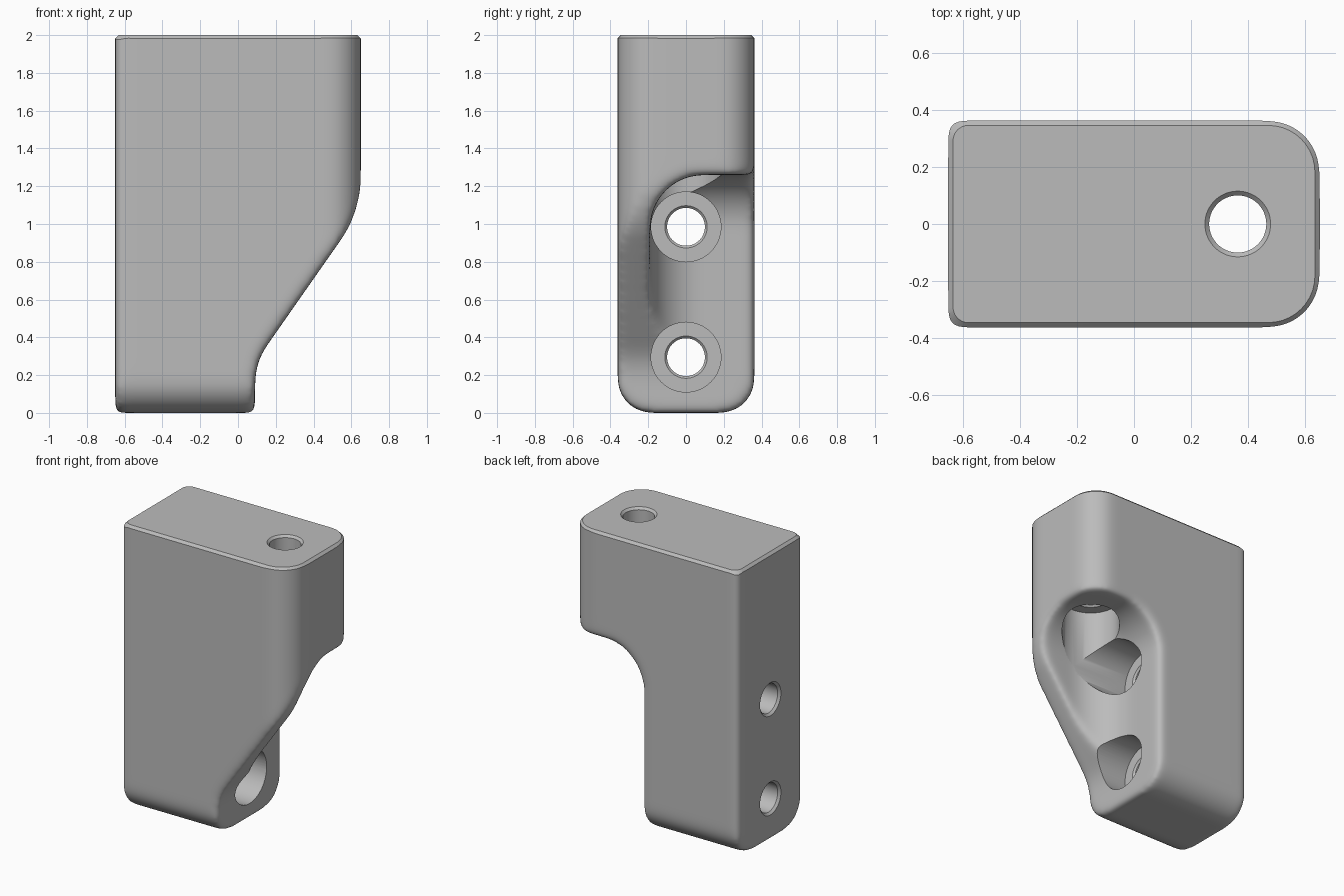
import bpy, bmesh, math
from mathutils import Vector

if "Cube" in bpy.data.objects:
    bpy.data.objects.remove(bpy.data.objects["Cube"], do_unlink=True)

HX, HY, TOP = 0.65, 0.362, 2.0


def add_object(name, bm):
    bmesh.ops.recalc_face_normals(bm, faces=bm.faces[:])
    mesh = bpy.data.meshes.new(name)
    bm.to_mesh(mesh)
    bm.free()
    obj = bpy.data.objects.new(name, mesh)
    bpy.context.scene.collection.objects.link(obj)
    return obj


def loft(name, rings):
    """Closed solid through a list of rings with equal point counts."""
    bm = bmesh.new()
    loops = [[bm.verts.new(p) for p in ring] for ring in rings]
    for a, b in zip(loops, loops[1:]):
        for i in range(len(a)):
            j = (i + 1) % len(a)
            bm.faces.new((a[i], a[j], b[j], b[i]))
    bm.faces.new(loops[0][::-1])
    bm.faces.new(loops[-1])
    return add_object(name, bm)


def rounded_rect(x0, x1, y0, y1, radii, steps=10):
    """Corners run lower left, lower right, upper right, upper left."""
    corners = [(x0, y0, 1, 1), (x1, y0, -1, 1), (x1, y1, -1, -1), (x0, y1, 1, -1)]
    points = []
    for k, ((x, y, sx, sy), r) in enumerate(zip(corners, radii)):
        for s in range(steps + 1):
            a = math.pi + (k + s / steps) * math.pi / 2
            points.append((x + sx * r + r * math.cos(a), y + sy * r + r * math.sin(a)))
    return points


def bore(name, origin, axis, profile, sides=64):
    """Stepped round cutter; profile is (distance along axis, radius)."""
    axis = Vector(axis)
    u = axis.orthogonal().normalized()
    v = axis.cross(u)
    angles = [2 * math.pi * i / sides for i in range(sides)]
    return loft(name, [[Vector(origin) + axis * d + (u * math.cos(a) + v * math.sin(a)) * r
                        for a in angles] for d, r in profile])


def apply_modifier(obj, kind, **settings):
    mod = obj.modifiers.new(kind.title(), kind)
    for key, value in settings.items():
        setattr(mod, key, value)
    bpy.context.view_layer.objects.active = obj
    bpy.ops.object.modifier_apply(modifier=mod.name)


def combine(obj, tool, operation):
    apply_modifier(obj, 'BOOLEAN', object=tool, operation=operation, solver='EXACT')
    bpy.data.objects.remove(tool, do_unlink=True)


# Block with the sloped side outline
outline = [(-0.8, -0.2), (0.09, -0.2), (0.09, 0.16), (0.097, 0.23), (0.115, 0.29),
           (0.145, 0.345), (0.565, 0.945), (0.6, 1.01), (0.63, 1.09), (0.647, 1.17),
           (0.655, 1.25), (0.655, 2.4), (-0.8, 2.4)]
body = loft("bracket_body", [[(x, y, z) for x, z in outline] for y in (-0.5, 0.5)])

# Rounded plan and rounded underside
plan = rounded_rect(-HX, HX, -HY, HY, (0.02, 0.18, 0.18, 0.02))
combine(body, loft("plan_tool", [[(x, y, z) for x, y in plan] for z in (-0.4, 2.6)]), 'INTERSECT')
side = rounded_rect(-HY - 0.0005, HY + 0.0005, 0, 2.25, (0.18, 0.18, 0.02, 0.02))
combine(body, loft("underside_tool", [[(x, y, z) for y, z in side] for x in (-1, 1)]), 'INTERSECT')

# Open pocket with large inner fillets
low, high = Vector((0.091, -0.19, -0.5)), Vector((1.5, 1.2, 1.26))
bm = bmesh.new()
bmesh.ops.create_cube(bm, size=1)
for vert in bm.verts:
    vert.co = Vector([(l + h) / 2 + c * (h - l) for l, h, c in zip(low, high, vert.co)])
bmesh.ops.bevel(bm, geom=bm.edges[:], offset=0.28, offset_type='OFFSET',
                segments=12, profile=0.5, affect='EDGES')
combine(body, add_object("pocket_tool", bm), 'DIFFERENCE')

# Soft outer edges all round
apply_modifier(body, 'REMESH', mode='VOXEL', voxel_size=0.016)
apply_modifier(body, 'SMOOTH', factor=0.5, iterations=34)

# Flat top with a narrow chamfer
rings = []
for offset, z in ((0.05, -0.3), (0.05, TOP - 0.067), (-0.017, TOP)):
    shape = rounded_rect(-HX - offset, HX + offset, -HY - offset, HY + offset,
                         [r + offset for r in (0.07, 0.18, 0.18, 0.07)])
    rings.append([(x, y, z) for x, y in shape])
combine(body, loft("top_tool", rings), 'INTERSECT')

# Counterbored screw holes: two from the left side, one from the top


def screw_hole(name, origin, axis, floor, end):
    profile = [(-0.05, 0.165), (0.015, 0.1), (floor - 0.012, 0.1), (floor, 0.112),
               (floor, 0.185), (end, 0.185)]
    combine(body, bore(name, origin, axis, profile), 'DIFFERENCE')


for height in (0.295, 0.985):
    screw_hole("side_hole_tool", (-HX, 0, height), (1, 0, 0), 0.57, 1.5)
screw_hole("top_hole_tool", (0.363, 0, TOP), (0, 0, -1), 0.59, 1.3)

# Plain grey finish
grey = bpy.data.materials.new("plain_grey")
grey.use_nodes = True
colour = (0.5, 0.5, 0.5, 1)
grey.diffuse_color = colour
grey.node_tree.nodes["Principled BSDF"].inputs["Base Color"].default_value = colour
body.data.materials.clear()
body.data.materials.append(grey)
for poly in body.data.polygons:
    poly.material_index = 0

bpy.ops.object.select_all(action='DESELECT')
body.select_set(True)
bpy.context.view_layer.objects.active = body
bpy.ops.object.shade_smooth_by_angle(angle=math.radians(30))
